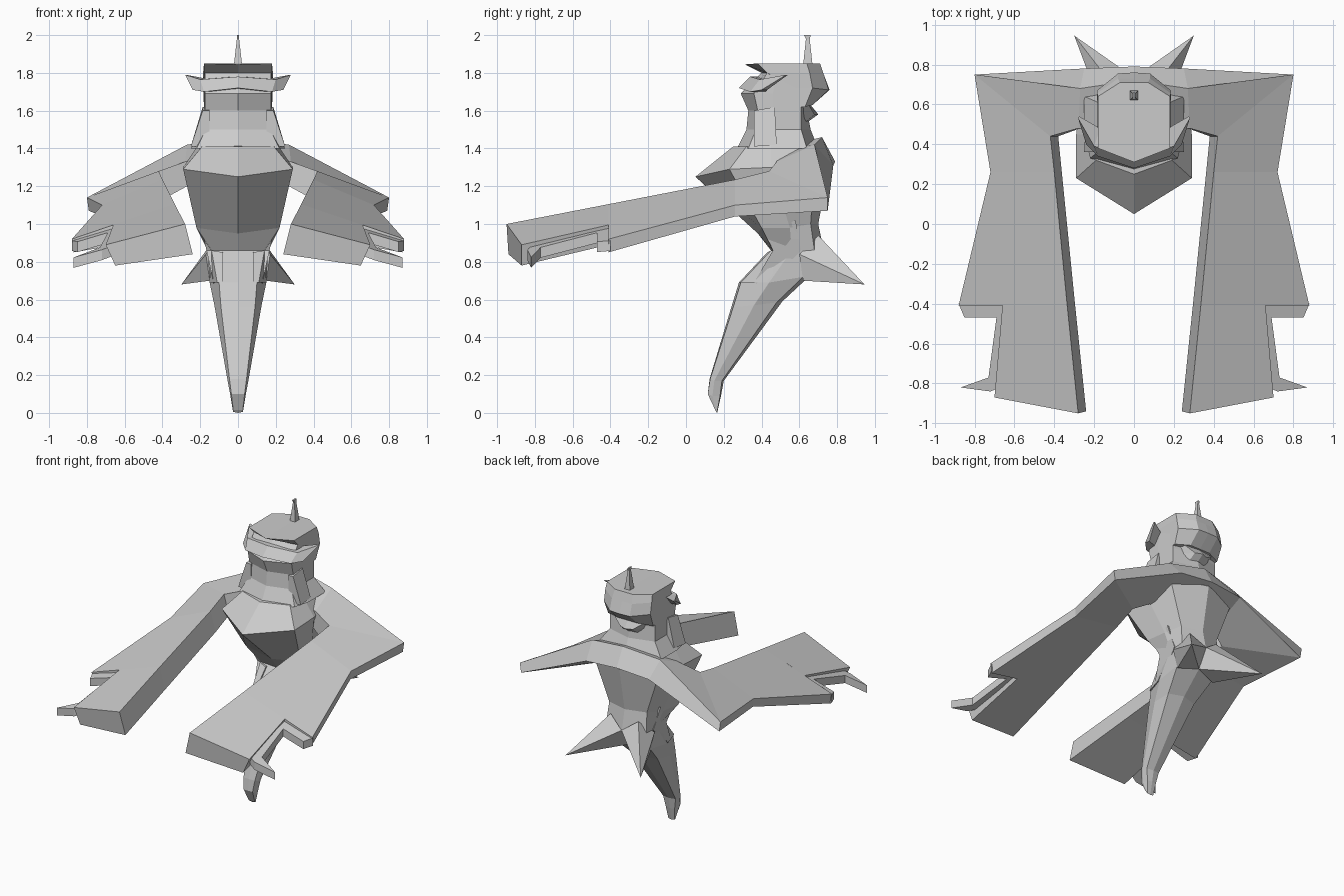
import bpy, bmesh


def finish(name, bm):
    bmesh.ops.remove_doubles(bm, verts=bm.verts[:], dist=0.0005)
    bmesh.ops.dissolve_degenerate(bm, edges=bm.edges[:], dist=0.0001)
    bmesh.ops.recalc_face_normals(bm, faces=bm.faces[:])
    me = bpy.data.meshes.new(name)
    bm.to_mesh(me)
    bm.free()
    ob = bpy.data.objects.new(name, me)
    bpy.context.collection.objects.link(ob)
    return ob


def loft(name, rings, closed=False, cap_start=True, cap_end=True):
    """Skin successive rings and repeat them mirrored across x = 0."""
    bm = bmesh.new()
    for s in (1, -1):
        rows = [[bm.verts.new((s * x, y, z)) for x, y, z in r] for r in rings]
        n = len(rows[0])
        for a, b in zip(rows, rows[1:]):
            for i in range(n if closed else n - 1):
                j = (i + 1) % n
                bm.faces.new((a[i], a[j], b[j], b[i]))
        if cap_start:
            bm.faces.new(rows[0])
        if cap_end:
            bm.faces.new(rows[-1])
    return finish(name, bm)


def flat_rings(levels):
    return [[(x, y, z) for x, y in pts] for z, pts in levels]


def spike(name, base, tip):
    loft(name, [base, [tip] * len(base)], closed=True, cap_end=False)


# Chest, waist and the single tapering leg
loft("torso_and_leg", [
    [(0, .25, 1.41), (.19, .32, 1.41), (.21, .45, 1.42), (.19, .62, 1.43), (0, .70, 1.44)],
    [(0, .05, 1.25), (.29, .23, 1.29), (.29, .45, 1.30), (.26, .68, 1.31), (0, .76, 1.31)],
    [(0, .38, .95), (.22, .40, .98), (.20, .55, .98), (.15, .66, 1.0), (0, .70, 1.0)],
    [(0, .45, .86), (.14, .46, .86), (.16, .56, .86), (.16, .68, .86), (0, .73, .86)],
    [(0, .28, .69), (.10, .29, .69), (.15, .44, .69), (.15, .62, .72), (0, .66, .73)],
    [(0, .24, .56), (.09, .25, .56), (.125, .36, .57), (.11, .48, .585), (0, .51, .59)],
    [(0, .125, .18), (.045, .128, .18), (.055, .15, .17), (.05, .19, .17), (0, .20, .17)],
    [(0, .115, .10), (.035, .115, .10), (.04, .14, .09), (.035, .18, .09), (0, .185, .09)],
    [(0, .155, .015), (.025, .155, .015), (.027, .16, .01), (.025, .165, .005), (0, .165, 0)],
])

# Upper front leg guards that step forward below the waist
loft("leg_guard", [
    [(.08, .43, .85), (.14, .45, .86), (.15, .56, .86), (.08, .56, .86)],
    [(.08, .28, .69), (.11, .29, .69), (.15, .42, .69), (.08, .42, .69)],
], closed=True)

# Hip plates
hip = [(.42, .95), (.58, 1.02), (.61, .86), (.42, .67), (.36, .69), (.46, .86)]
loft("hip_plate", [[(.10, y, z) for y, z in hip],
                   [(.125 + (z - .67) * .22, y, z) for y, z in hip]], closed=True)

# Tail spikes on both hips
spike("tail_spike", [(.17, .60, .84), (.15, .62, .70), (0, .66, .73), (0, .735, .86),
                     (.11, .70, .94)], (.30, .945, .68))

# Shoulder yoke and arms in one strip, stepped at the wrist
loft("arms", [
    [(0, .48, 1.40), (0, .72, 1.46), (0, .79, 1.33), (0, .50, 1.20)],
    [(.28, .48, 1.33), (.27, .68, 1.42), (.25, .78, 1.31), (.27, .48, 1.20)],
    [(.42, .44, 1.28), (.80, .75, 1.14), (.79, .75, 1.07), (.38, .44, 1.14)],
    [(.40, .26, 1.235), (.72, .26, 1.10), (.715, .26, 1.04), (.362, .26, 1.09)],
    [(.335, -.41, 1.105), (.88, -.41, .92), (.87, -.41, .85), (.295, -.41, .95)],
    [(.335, -.41, 1.105), (.66, -.41, .995), (.65, -.41, .89), (.295, -.41, .95)],
    [(.28, -.95, 1.0), (.70, -.87, .89), (.65, -.87, .78), (.24, -.94, .84)],
], closed=True, cap_start=False)

# Outer claws lying in the wrist step
claw = [(.64, -.40), (.88, -.40), (.85, -.47), (.69, -.47), (.73, -.77), (.87, -.82),
        (.72, -.84), (.67, -.82)]
loft("claw", [[(x, y, .945 + d + .22 * (y + .43) - .3 * (x - .7)) for x, y in claw]
              for d in (.015, -.04)], closed=True)

# Neck and face
loft("neck_and_face", flat_rings([
    (1.40, [(0, .27), (.22, .33), (.25, .45), (.25, .64), (0, .70)]),
    (1.50, [(0, .32), (.17, .37), (.18, .45), (.18, .61), (0, .66)]),
    (1.60, [(0, .33), (.175, .38), (.18, .46), (.18, .61), (0, .64)]),
    (1.69, [(0, .29), (.175, .36), (.18, .46), (.18, .61), (0, .64)]),
    (1.80, [(0, .40), (.175, .43), (.18, .48), (.18, .62), (0, .66)]),
]))

# Side panels on the neck
panel = [(.36, 1.41), (.36, 1.60), (.47, 1.62), (.48, 1.42)]
loft("neck_panel", [[(.15, y, z) for y, z in panel],
                    [(.187 + max(0, 1.5 - z) * .7, y, z) for y, z in panel]], closed=True)

# Swept visor with winged ends
loft("visor", [
    [(0, .28, 1.72), (0, .34, 1.78), (0, .44, 1.78), (0, .40, 1.71)],
    [(.18, .34, 1.70), (.20, .39, 1.765), (.17, .48, 1.77), (.17, .42, 1.70)],
    [(.24, .40, 1.71), (.28, .53, 1.79), (.275, .54, 1.79), (.23, .43, 1.71)],
], closed=True, cap_start=False)

# Cap with a pointed brim and deep back
loft("cap", [
    [(0, .31, 1.845), (.18, .38, 1.85), (.18, .64, 1.85), (.07, .71, 1.85), (0, .71, 1.85)],
    [(0, .40, 1.80), (.18, .43, 1.80), (.185, .655, 1.80), (.08, .73, 1.79), (0, .73, 1.79)],
    [(0, .58, 1.72), (.18, .58, 1.72), (.185, .67, 1.72), (.08, .755, 1.71), (0, .76, 1.71)],
    [(0, .58, 1.62), (.18, .58, 1.62), (.18, .63, 1.62), (.08, .67, 1.63), (0, .67, 1.63)],
])

# Nape point under the cap
loft("nape_point", flat_rings([
    (1.63, [(0, .60), (.14, .60), (.12, .65), (0, .66)]),
    (1.58, [(0, .60), (.12, .60), (.05, .68), (0, .70)]),
    (1.53, [(0, .59), (.12, .59), (.06, .62), (0, .63)]),
]))

# Antenna
loft("antenna", flat_rings([
    (1.84, [(0, .62), (.022, .62), (.022, .67), (0, .67)]),
    (1.98, [(0, .635), (.006, .635), (.006, .655), (0, .655)]),
    (2.00, [(0, .625), (.006, .625), (.006, .66), (0, .66)]),
]))
